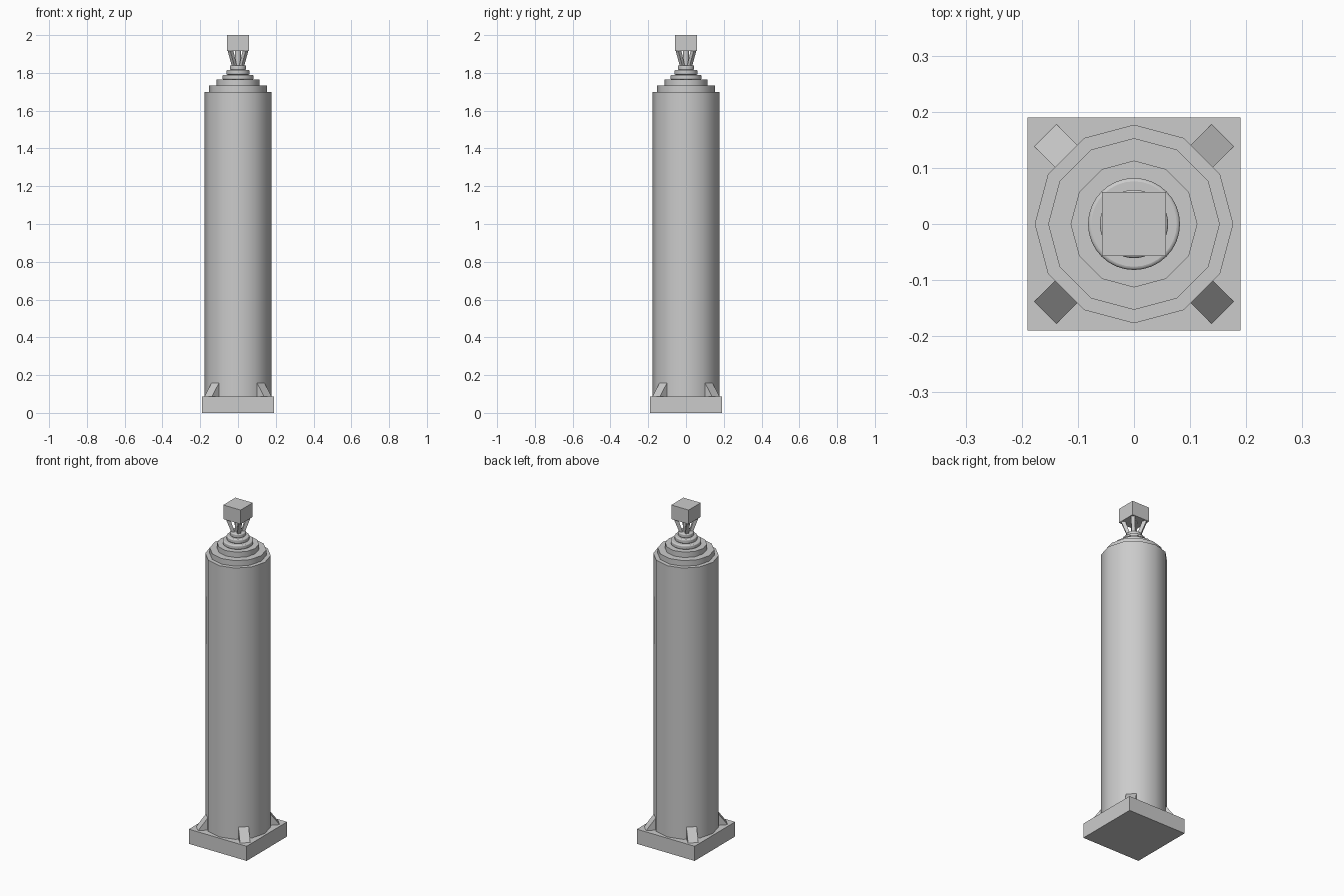
import bpy, bmesh, math
from mathutils import Matrix, Vector

cube = bpy.data.objects.get("Cube")
if cube:
    bpy.data.objects.remove(cube, do_unlink=True)

stone = bpy.data.materials.new("grey_stone")
stone.use_nodes = True
colour = (0.6, 0.6, 0.6, 1)
stone.diffuse_color = colour
stone.node_tree.nodes["Principled BSDF"].inputs["Base Color"].default_value = colour


def add_object(name, bm, smooth=False):
    bmesh.ops.recalc_face_normals(bm, faces=bm.faces)
    mesh = bpy.data.meshes.new(name)
    bm.to_mesh(mesh)
    bm.free()
    mesh.materials.append(stone)
    obj = bpy.data.objects.new(name, mesh)
    bpy.context.collection.objects.link(obj)
    if smooth:
        bpy.ops.object.select_all(action='DESELECT')
        obj.select_set(True)
        bpy.context.view_layer.objects.active = obj
        bpy.ops.object.shade_smooth_by_angle(angle=math.radians(35))
    return obj


def box(name, half, z0, z1):
    bm = bmesh.new()
    size = Matrix.Diagonal((2 * half, 2 * half, z1 - z0, 1))
    bmesh.ops.create_cube(bm, size=1, matrix=Matrix.Translation((0, 0, (z0 + z1) / 2)) @ size)
    return add_object(name, bm)


def drum(name, radius, z0, z1, sides=12):
    bm = bmesh.new()
    bmesh.ops.create_cone(bm, cap_ends=True, segments=sides, radius1=radius, radius2=radius,
                          depth=z1 - z0, matrix=Matrix.Translation((0, 0, (z0 + z1) / 2)))
    return add_object(name, bm, True)


def corner_prism(name, profile, width, turn):
    """Extrude a radial (r, z) profile sideways, then turn it to a corner."""
    bm = bmesh.new()
    face = bm.faces.new([bm.verts.new((r, -width / 2, z)) for r, z in profile])
    new = bmesh.ops.extrude_face_region(bm, geom=[face])["geom"]
    bmesh.ops.translate(bm, vec=Vector((0, width, 0)),
                        verts=[v for v in new if isinstance(v, bmesh.types.BMVert)])
    bmesh.ops.rotate(bm, matrix=Matrix.Rotation(turn, 3, 'Z'), verts=bm.verts)
    return add_object(name, bm)


# Plinth, shaft and stepped shoulders
box("base_plinth", 0.19, 0, 0.087)
drum("shaft", 0.177, 0.087, 1.70)
drum("lower_step", 0.153, 1.70, 1.733)
drum("upper_step", 0.113, 1.733, 1.765)

# Rounded collar rings under the neck
for i, radius in enumerate((0.082, 0.061, 0.043)):
    z = 1.765 + i * 0.025
    ring = drum(f"collar_ring_{i + 1}", radius, z, z + 0.025, 32)
    bevel = ring.modifiers.new("rounded_rim", 'BEVEL')
    bevel.width = 0.006
    bevel.segments = 3
    bevel.limit_method = 'ANGLE'

# Neck post, corner struts and cap block
drum("neck_post", 0.016, 1.83, 1.92, 12)
box("cap_block", 0.057, 1.916, 2.0)
for i in range(4):
    turn = math.radians(45 + 90 * i)
    corner_prism(f"buttress_{i + 1}", [(0.165, 0.085), (0.225, 0.085), (0.169, 0.16), (0.165, 0.16)],
                 0.056, turn)
    corner_prism(f"neck_strut_{i + 1}", [(0.018, 1.835), (0.036, 1.835), (0.068, 1.918), (0.045, 1.918)],
                 0.02, turn)
